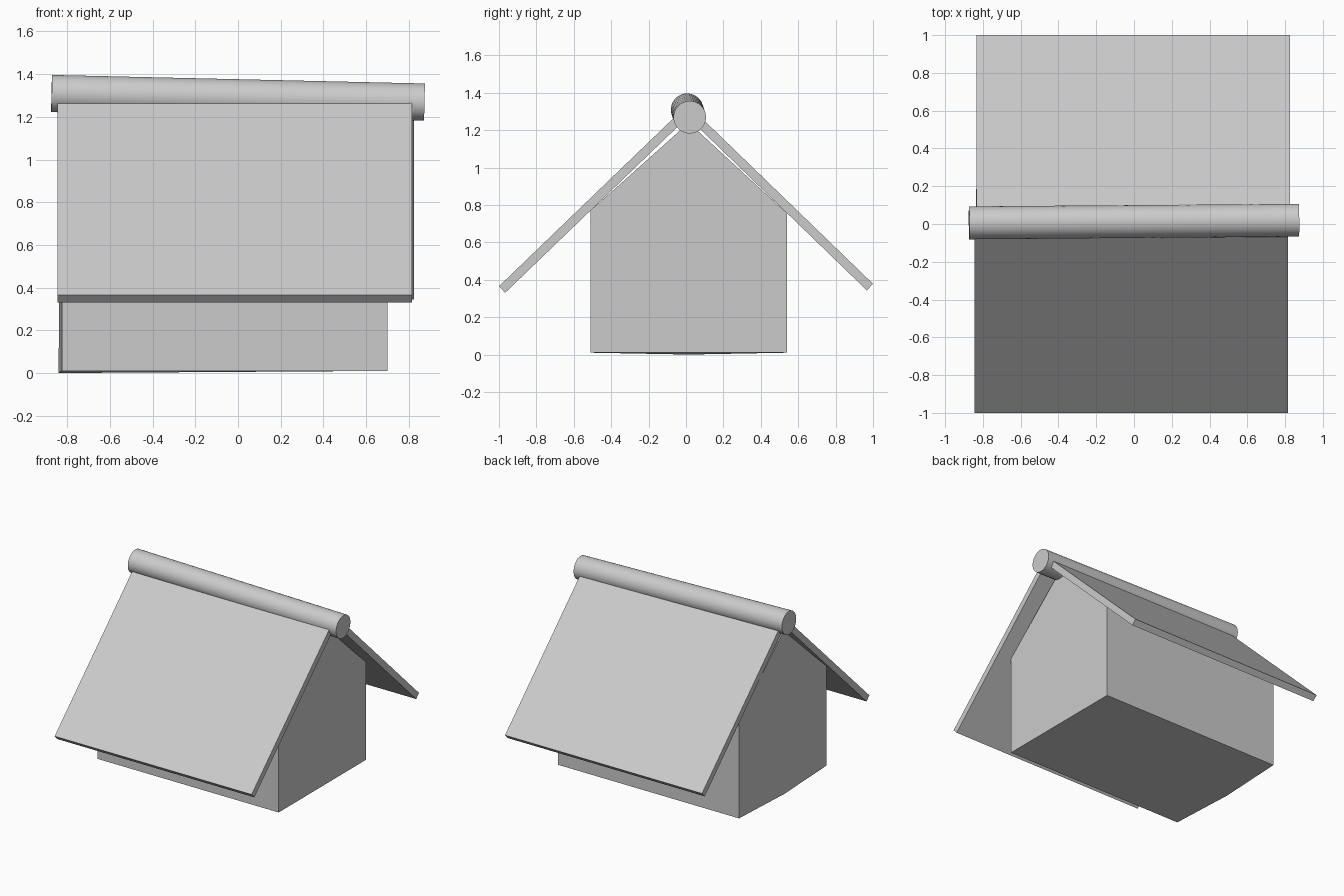
import bpy, bmesh
from mathutils import Vector

if "Cube" in bpy.data.objects:
    bpy.data.objects.remove(bpy.data.objects["Cube"])


def extrude_profile(name, profile, x0, x1):
    """Solid prism: a y-z profile swept along x."""
    bm = bmesh.new()
    left = [bm.verts.new((x0, y, z)) for y, z in profile]
    right = [bm.verts.new((x1, y, z)) for y, z in profile]
    bm.faces.new(left)
    bm.faces.new(right[::-1])
    n = len(profile)
    for i in range(n):
        j = (i + 1) % n
        bm.faces.new((left[i], left[j], right[j], right[i]))
    bmesh.ops.recalc_face_normals(bm, faces=bm.faces)
    mesh = bpy.data.meshes.new(name)
    bm.to_mesh(mesh)
    bm.free()
    obj = bpy.data.objects.new(name, mesh)
    bpy.context.collection.objects.link(obj)
    return obj


def roof_slab(name, eave, ridge, thickness, x0, x1):
    """Sloping board; eave and ridge are (y, z) on the upper surface."""
    e, r = Vector(eave), Vector(ridge)
    d = (r - e).normalized()
    inward = Vector((d.y, -d.x)) if d.x > 0 else Vector((-d.y, d.x))
    inward *= thickness
    return extrude_profile(name, [e, r, r + inward, e + inward], x0, x1)


# House body with gabled ends; middle of the left end's base bulges slightly
body = extrude_profile("house_body", [(-0.51, 0.01), (0.015, 0.01), (0.54, 0.01),
                                      (0.54, 0.755), (0.015, 1.24), (-0.51, 0.77)],
                       -0.825, 0.70)
body.data.vertices[1].co = (-0.84, 0.015, 0.0)
body.data.vertices[4].co.x = -0.835
bm = bmesh.new()
bm.from_mesh(body.data)
bm.verts.ensure_lookup_table()
# split the bulged faces along the centre line
bmesh.ops.connect_verts(bm, verts=[bm.verts[1], bm.verts[4]])
bm.to_mesh(body.data)
bm.free()

# Two roof boards
roof_slab("front_roof", (-1.0, 0.365), (-0.05, 1.28), 0.048, -0.845, 0.815)
roof_slab("back_roof", (1.0, 0.378), (0.075, 1.273), 0.048, -0.835, 0.825)

# Slightly tilted ridge log
a, b = Vector((-0.873, 0.006, 1.309)), Vector((0.873, 0.02, 1.269))
axis = b - a
bpy.ops.mesh.primitive_cylinder_add(vertices=48, radius=0.087, depth=axis.length,
                                    location=(a + b) / 2,
                                    rotation=axis.to_track_quat('Z', 'Y').to_euler())
log = bpy.context.object
log.name = "ridge_log"
bpy.ops.object.shade_smooth_by_angle()
